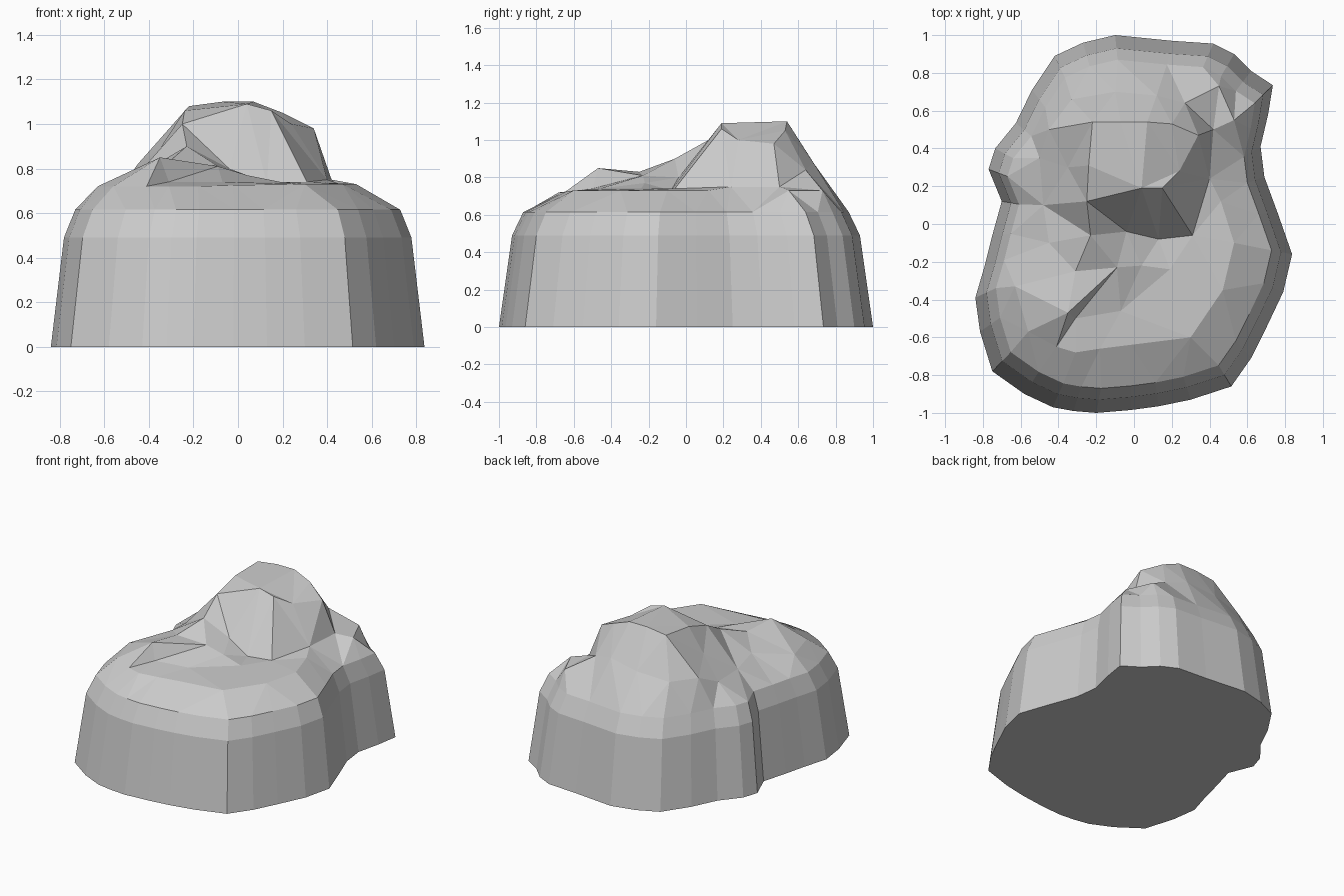
import bpy
import bmesh
from mathutils import Vector
from mathutils.geometry import delaunay_2d_cdt

default_cube = bpy.data.objects.get("Cube")
if default_cube:
    bpy.data.objects.remove(default_cube, do_unlink=True)

# Footprint of the boulder, walked once around its base
FOOTPRINT = [
    (-.1, 1), (.2, .97), (.42, .955), (.53, .9), (.62, .81), (.735, .735),
    (.71, .58), (.67, .41), (.69, .25), (.76, .06), (.837, -.16), (.79, -.36),
    (.7, -.55), (.62, -.71), (.515, -.86), (.3, -.93), (.13, -.965),
    (-.02, -.985), (-.2, -1), (-.32, -.99), (-.43, -.97), (-.58, -.9),
    (-.75, -.78), (-.815, -.57), (-.84, -.39), (-.79, -.22), (-.75, -.06),
    (-.7, .12), (-.77, .29), (-.735, .4), (-.625, .535), (-.54, .71),
    (-.42, .89), (-.27, .96),
]

# Wall profile: scale of the footprint and height of each level
WALL_LEVELS = [(1, 0), (.93, .49), (.87, .615)]

# Shared corners where crests and ledges meet
SUMMIT_LEFT = (-.22, .54, 1.08)
SUMMIT_FRONT_LEFT = (-.24, .31, 1.06)
SHOULDER_RIGHT = (.34, .47, .98)
RIM_START = (.4, .24, .75)
SADDLE = (-.23, -.06, .9)
SPUR_TIP = (-.35, -.47, .85)
BOWL_BACK = (.13, -.08, .73)
BOWL_RIGHT = (.31, -.06, .74)
GROOVE = (.27, .64, .84)

# Break lines that shape the top of the boulder
summit_back_edge = [(-.45, .5, .82), SUMMIT_LEFT, (-.07, .54, 1.1),
                    (.07, .54, 1.1), (.2, .53, 1.05), SHOULDER_RIGHT, RIM_START]
summit_front_edge = [SUMMIT_LEFT, SUMMIT_FRONT_LEFT, (.04, .19, 1.09),
                     (.15, .19, 1.06), (.24, .28, 1), SHOULDER_RIGHT]
left_crest = [SUMMIT_FRONT_LEFT, (-.25, .12, 1), SADDLE, (-.31, -.25, .83), SPUR_TIP]
cliff_foot = [SADDLE, (-.04, -.04, .8), BOWL_BACK, BOWL_RIGHT, RIM_START]
bowl_rim = [RIM_START, (.46, .12, .73), (.53, -.1, .73), (.47, -.35, .73),
            (.3, -.6, .73), (-.02, -.64, .725), (-.18, -.66, .72),
            (-.31, -.68, .72), (-.41, -.65, .72), (-.56, -.57, .72),
            (-.63, -.33, .72)]
spur_ledge = [SPUR_TIP, (-.09, -.23, .81), (.04, -.22, .77), BOWL_BACK]
spur_foot = [(-.31, -.5, .74), (-.07, -.46, .74), (.19, -.24, .74), BOWL_RIGHT]
left_shoulder = [(-.35, .3, .89), (-.5, .35, .75), (-.48, .1, .74), (-.45, -.1, .77)]
back_slope = [(-.33, .66, .82), (-.1, .7, .85), (.12, .68, .88), GROOVE]
back_right_knob = [GROOVE, (.42, .5, .75), (.53, .55, .73), (.45, .73, .73)]

BREAK_LINES = [summit_back_edge, summit_front_edge, left_crest, cliff_foot,
               bowl_rim, spur_ledge, spur_foot, left_shoulder, back_slope,
               back_right_knob]


def make_material(name, value):
    material = bpy.data.materials.new(name)
    material.use_nodes = True
    colour = (value, value, value, 1)
    material.diffuse_color = colour
    shader = next(n for n in material.node_tree.nodes if n.type == 'BSDF_PRINCIPLED')
    shader.inputs["Base Color"].default_value = colour
    shader.inputs["Roughness"].default_value = .9
    return material


def add_walls(bm):
    """Loft the footprint through the wall levels; return the top ring."""
    rings = [[bm.verts.new((x * s, y * s, z)) for x, y in FOOTPRINT]
             for s, z in WALL_LEVELS]
    for low, high in zip(rings, rings[1:]):
        for i in range(len(low)):
            bm.faces.new((low[i - 1], low[i], high[i], high[i - 1]))
    bm.faces.new(rings[0])
    return rings[-1]


def add_top(bm, ring):
    """Fill the ring with facets that follow the break lines."""
    verts = list(ring)
    edges = [(i, (i + 1) % len(ring)) for i in range(len(ring))]
    index = {}
    for line in BREAK_LINES:
        for point in line:
            if point not in index:
                index[point] = len(verts)
                verts.append(bm.verts.new(point))
        edges += [(index[a], index[b]) for a, b in zip(line, line[1:])]
    flat = [Vector(v.co.xy) for v in verts]
    result = delaunay_2d_cdt(flat, edges, [list(range(len(ring)))], 1, 1e-5)
    points, faces, origins = result[0], result[2], result[3]
    for face in faces:
        corners = [verts[origins[i][0]] for i in face if origins[i]]
        if len(set(corners)) == len(face):
            bm.faces.new(corners)


# Boulder
bm = bmesh.new()
add_top(bm, add_walls(bm))
bmesh.ops.recalc_face_normals(bm, faces=bm.faces)
mesh = bpy.data.meshes.new("boulder")
bm.to_mesh(mesh)
bm.free()
mesh.materials.append(make_material("stone_grey", .6))
boulder = bpy.data.objects.new("boulder", mesh)
bpy.context.collection.objects.link(boulder)
